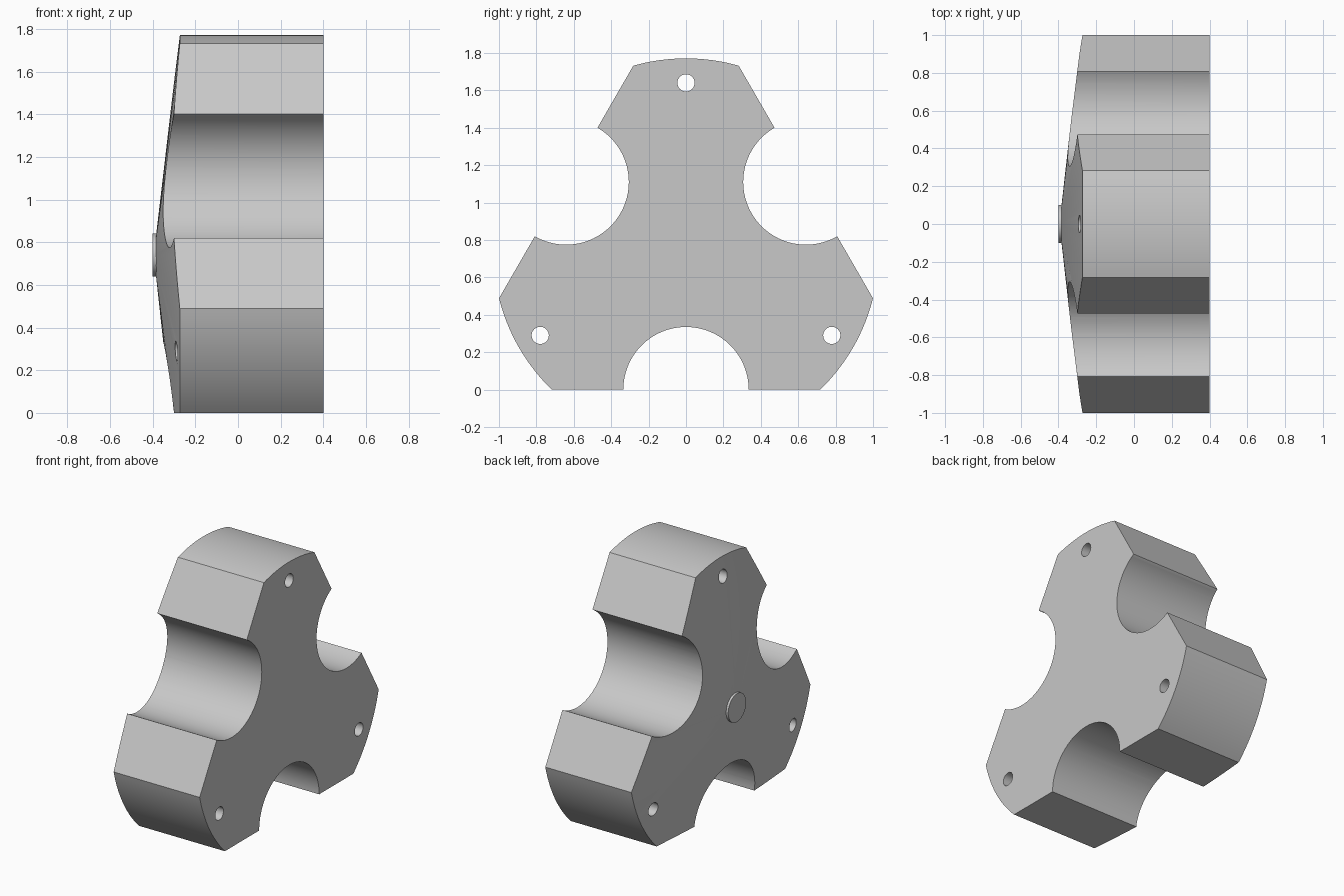
import bpy, bmesh, math
from mathutils import Matrix

if "Cube" in bpy.data.objects:
    bpy.data.objects.remove(bpy.data.objects["Cube"], do_unlink=True)

AXIS_Z = 0.74        # height of the hub axis, also the distance to each flat
RADIUS = 1.031       # outer radius
BACK = 0.4           # flat end of the body
SLOPE = 0.125        # taper of the conical face
TIP = -0.4015        # apex of the conical face

grey = bpy.data.materials.new("light grey")
grey.use_nodes = True
colour = (0.58, 0.58, 0.58, 1)
grey.diffuse_color = colour
grey.node_tree.nodes["Principled BSDF"].inputs["Base Color"].default_value = colour


def make_object(name, bm):
    bmesh.ops.recalc_face_normals(bm, faces=bm.faces)
    mesh = bpy.data.meshes.new(name)
    bm.to_mesh(mesh)
    bm.free()
    mesh.materials.append(grey)
    obj = bpy.data.objects.new(name, mesh)
    bpy.context.collection.objects.link(obj)
    return obj


def lathe(name, profile, segments):
    """Revolve (x, radius) points around the hub axis."""
    bm = bmesh.new()
    rings = []
    for x, r in profile:
        if r == 0:
            rings.append([bm.verts.new((x, 0, AXIS_Z))] * segments)
        else:
            angles = [math.tau * i / segments for i in range(segments)]
            rings.append([bm.verts.new((x, r * math.sin(a), AXIS_Z + r * math.cos(a)))
                          for a in angles])
    for a, b in zip(rings, rings[1:]):
        for i in range(segments):
            j = (i + 1) % segments
            bm.faces.new(list(dict.fromkeys((a[i], a[j], b[j], b[i]))))
    # merge the fan of the flat end into one face
    flat = [f for f in bm.faces if all(abs(v.co.x - BACK) < 1e-5 for v in f.verts)]
    if flat:
        bmesh.ops.dissolve_faces(bm, faces=flat, use_verts=True)
    return make_object(name, bm)


def cylinder_cutter(bm, radius, distance, angle, segments):
    """Cylinder along x, at a distance and angle from the hub axis (0 = up)."""
    place = (Matrix.Translation((0, distance * math.sin(angle), AXIS_Z + distance * math.cos(angle)))
             @ Matrix.Rotation(math.pi / 2, 4, "Y"))
    bmesh.ops.create_cone(bm, cap_ends=True, segments=segments, radius1=radius,
                          radius2=radius, depth=2, matrix=place)


def cut(target, bm):
    cutter = make_object("cutter", bm)
    cutter.hide_render = True
    mod = target.modifiers.new("cut", "BOOLEAN")
    mod.operation = "DIFFERENCE"
    mod.solver = "EXACT"
    mod.object = cutter
    bpy.context.view_layer.update()
    evaluated = target.evaluated_get(bpy.context.evaluated_depsgraph_get())
    result = bpy.data.meshes.new_from_object(evaluated)
    target.modifiers.clear()
    target.data = result
    bpy.data.objects.remove(cutter, do_unlink=True)


# Round body with a shallow conical face
body = lathe("three_lobed_body", [(BACK, 0), (BACK, RADIUS),
                                  (TIP + SLOPE * RADIUS, RADIUS), (TIP, 0)], 180)

for k in range(3):
    arm = k * math.tau / 3
    side = arm + math.pi

    # Flat between two arms
    bm = bmesh.new()
    place = (Matrix.Translation((0, 0, AXIS_Z)) @ Matrix.Rotation(-side, 4, "X")
             @ Matrix.Translation((0, 0, AXIS_Z + 0.5)))
    bmesh.ops.create_cube(bm, size=1, matrix=place @ Matrix.Diagonal((2, 3, 1, 1)))
    cut(body, bm)

    # Round scoop in the flat
    bm = bmesh.new()
    cylinder_cutter(bm, 0.335, AXIS_Z, side, 96)
    cut(body, bm)

    # Bolt hole near the end of the arm
    bm = bmesh.new()
    cylinder_cutter(bm, 0.046, 0.9, arm, 32)
    cut(body, bm)

# Small round boss at the middle of the conical face
boss = lathe("centre_boss", [(-0.37, 0), (-0.37, 0.1), (-0.4, 0.1), (-0.4, 0)], 48)
# the cone apex stays just under the boss face
for v in body.data.vertices:
    if v.co.x < -0.395:
        v.co.x = -0.395

bpy.ops.object.select_all(action="DESELECT")
for obj in (body, boss):
    obj.select_set(True)
bpy.context.view_layer.objects.active = body
bpy.ops.object.shade_smooth_by_angle(angle=math.radians(25))
